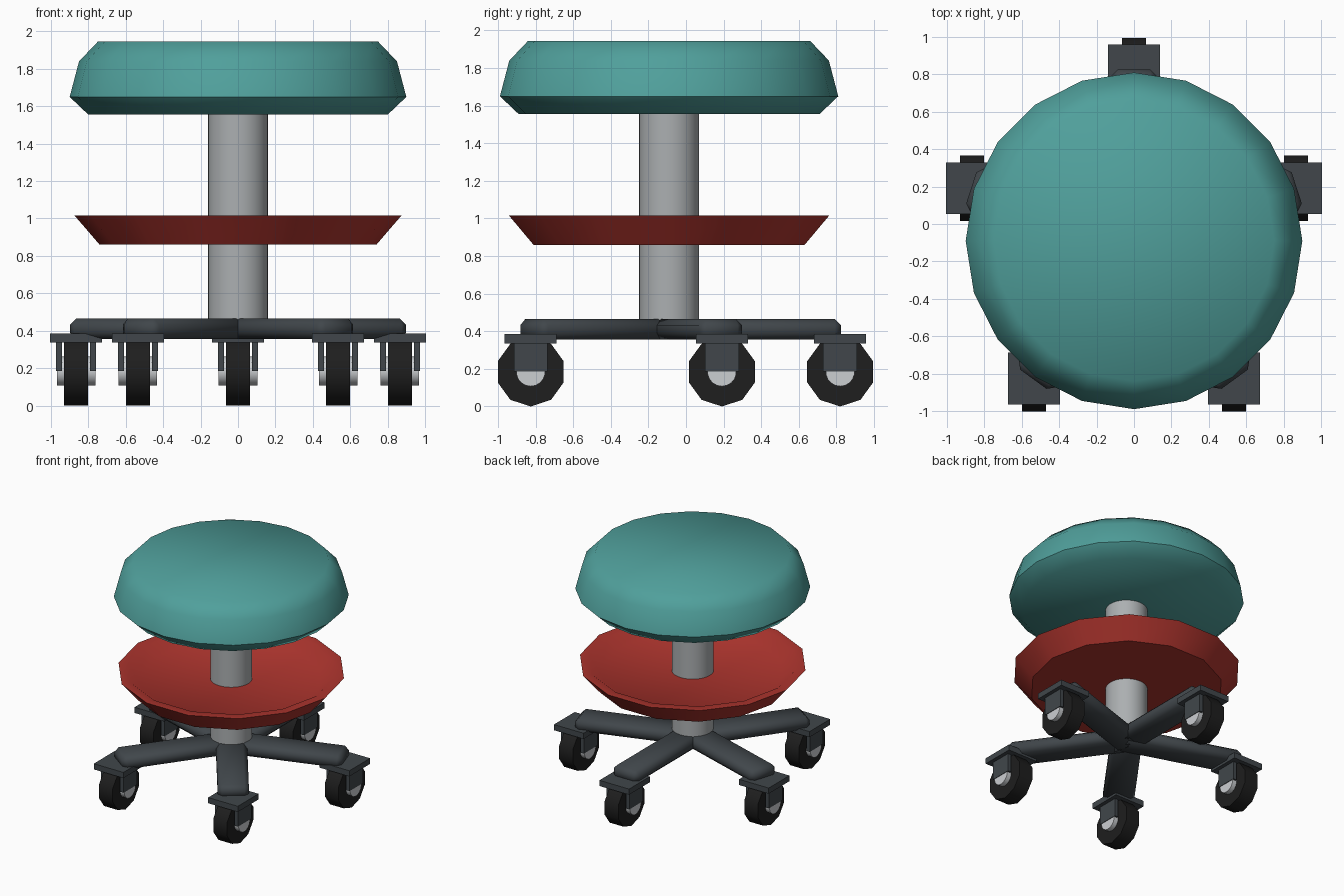
import bpy, bmesh, math
from mathutils import Matrix, Vector

if "Cube" in bpy.data.objects:
    bpy.data.objects.remove(bpy.data.objects["Cube"], do_unlink=True)

AXIS_Y = -0.09          # the column stands slightly forward of the middle
ARM_ANGLES = [90 + 72 * i for i in range(5)]


def material(name, rgb):
    mat = bpy.data.materials.new(name)
    mat.use_nodes = True
    color = (*rgb, 1)
    mat.diffuse_color = color
    mat.node_tree.nodes["Principled BSDF"].inputs["Base Color"].default_value = color
    return mat


TEAL = material("teal cushion", (0.08, 0.35, 0.33))
RED = material("red tray", (0.42, 0.035, 0.027))
STEEL = material("steel grey", (0.41, 0.43, 0.44))
CHARCOAL = material("charcoal", (0.052, 0.062, 0.07))
RUBBER = material("black rubber", (0.013, 0.013, 0.013))
HUB = material("light hub grey", (0.6, 0.62, 0.64))


def finish(name, bm, mat, smooth=None):
    bmesh.ops.recalc_face_normals(bm, faces=bm.faces)
    mesh = bpy.data.meshes.new(name)
    bm.to_mesh(mesh)
    bm.free()
    mesh.materials.append(mat)
    obj = bpy.data.objects.new(name, mesh)
    bpy.context.collection.objects.link(obj)
    if smooth:
        bpy.ops.object.select_all(action="DESELECT")
        obj.select_set(True)
        bpy.context.view_layer.objects.active = obj
        bpy.ops.object.shade_smooth_by_angle(angle=math.radians(smooth))
    return obj


def turned(name, profile, sides, mat, smooth):
    """Lathe (radius, height) points around the column axis and cap both ends."""
    bm = bmesh.new()
    rings = []
    for r, z in profile:
        angles = [math.tau * i / sides for i in range(sides)]
        rings.append([bm.verts.new((r * math.cos(a), AXIS_Y + r * math.sin(a), z))
                      for a in angles])
    for low, high in zip(rings, rings[1:]):
        for i in range(sides):
            j = (i + 1) % sides
            bm.faces.new((low[i], low[j], high[j], high[i]))
    bm.faces.new(rings[0])
    bm.faces.new(rings[-1])
    return finish(name, bm, mat, smooth)


def add_box(bm, center, size):
    bmesh.ops.create_cube(bm, size=1, matrix=Matrix.Translation(center) @ Matrix.Diagonal((*size, 1)))


def add_disc(bm, center, radius, width, sides):
    """Cylinder along x with a corner pointing straight down."""
    turn = Matrix.Rotation(math.pi / 2, 4, "Y")
    made = bmesh.ops.create_cone(bm, cap_ends=True, segments=sides, radius1=radius,
                                 radius2=radius, depth=width)
    spin = Matrix.Rotation(math.pi / 2, 4, "Z")
    # bring a corner onto local y, then stand the disc so that corner meets the floor
    stand = Matrix.Rotation(math.pi / 2, 4, "X")
    bmesh.ops.transform(bm, verts=made["verts"],
                        matrix=Matrix.Translation(center) @ spin @ stand)


# Seat, tray and column
turned("seat_cushion", [(0.8, 1.555), (0.9, 1.65), (0.85, 1.84), (0.75, 1.945)], 20, TEAL, 50)
turned("tray", [(0.74, 0.86), (0.875, 1.017), (0.8, 1.017), (0.7, 0.95)], 14, RED, 40)
turned("column", [(0.16, 0.4), (0.16, 1.56)], 32, STEEL, 40)


def arm(name, angle):
    start, end = -0.05, 0.915
    bm = bmesh.new()
    add_box(bm, Vector(((start + end) / 2, 0, 0.41)), (end - start, 0.24, 0.11))
    bmesh.ops.bevel(bm, geom=list(bm.edges), offset=0.033, segments=1, affect="EDGES")
    bm.transform(Matrix.Translation((0, AXIS_Y, 0)) @ Matrix.Rotation(angle, 4, "Z"))
    finish(name, bm, CHARCOAL, 50)


def caster(index, x, y):
    # Mounting plate with two fork cheeks
    bm = bmesh.new()
    add_box(bm, Vector((x, y, 0.36)), (0.277, 0.277, 0.048))
    for side in (-1, 1):
        add_box(bm, Vector((x + side * 0.091, y, 0.265)), (0.032, 0.18, 0.16))
    finish(f"caster_fork_{index}", bm, CHARCOAL)
    # Wheel and axle hub
    for part, radius, width, sides, mat in (("wheel", 0.184, 0.128, 10, RUBBER),
                                            ("hub", 0.077, 0.206, 18, HUB)):
        bm = bmesh.new()
        made = bmesh.ops.create_cone(bm, cap_ends=True, segments=sides, radius1=radius,
                                     radius2=radius, depth=width)
        # point a corner at the floor
        low = Vector((0, 0, -1))
        bm.transform(Matrix.Rotation(math.pi / 2, 4, "Y"))
        first = made["verts"][0].co
        tilt = math.atan2(first.y, -first.z)
        bm.transform(Matrix.Rotation(-tilt, 4, "X"))
        bm.transform(Matrix.Translation((x, y, 0.184)))
        finish(f"caster_{part}_{index}", bm, mat, 45)


# Five-armed base with casters that all roll front to back
for n, degrees in enumerate(ARM_ANGLES, 1):
    a = math.radians(degrees)
    arm(f"base_arm_{n}", a)
    caster(n, 0.91 * math.cos(a), AXIS_Y + 0.91 * math.sin(a))
